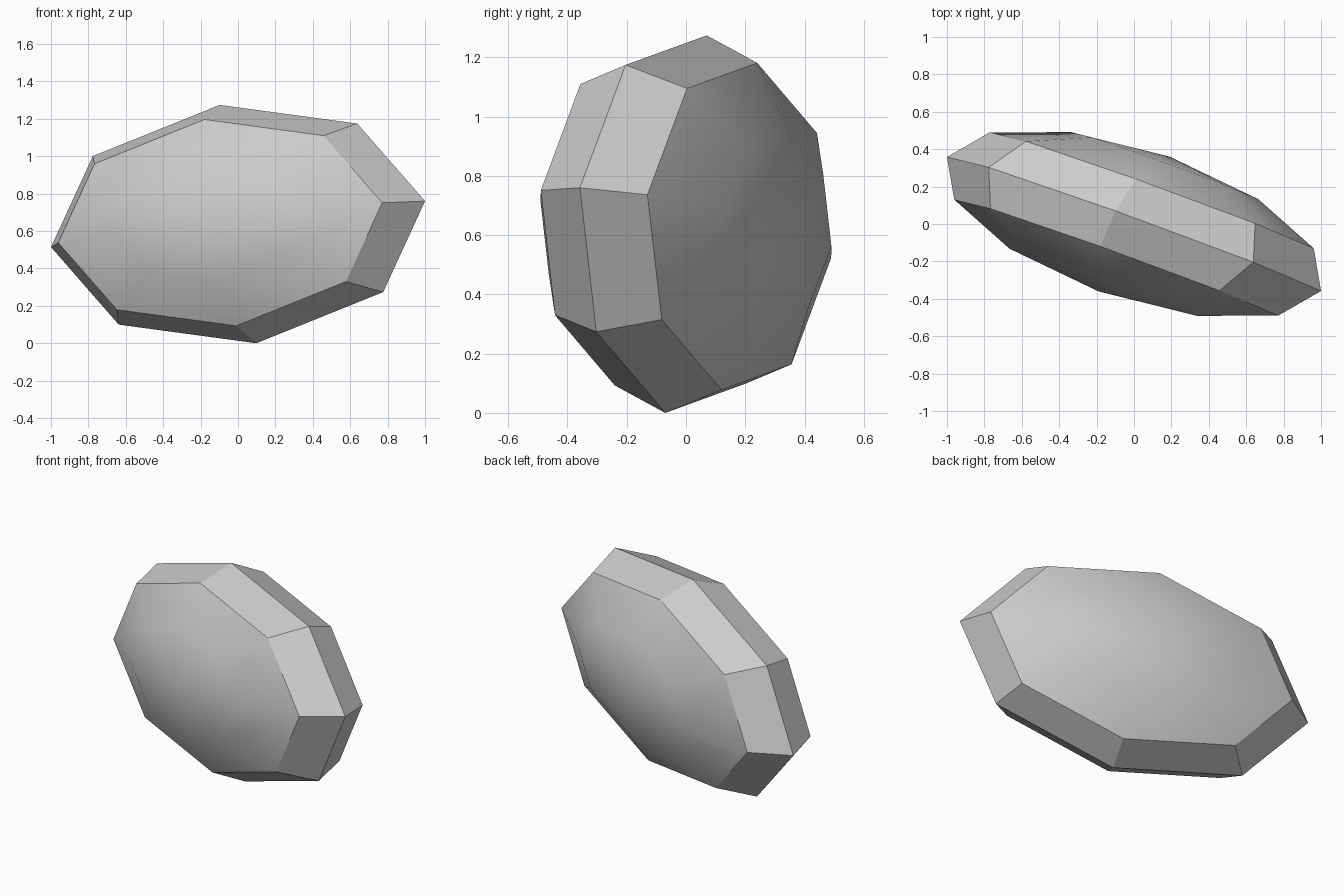
import bpy
import bmesh
from mathutils import Matrix, Vector

cube = bpy.data.objects.get("Cube")
if cube:
    bpy.data.objects.remove(cube, do_unlink=True)

# Plain grey stone colour
GREY = (0.6, 0.6, 0.6, 1.0)
stone = bpy.data.materials.new("stone grey")
stone.use_nodes = True
stone.diffuse_color = GREY
stone.node_tree.nodes["Principled BSDF"].inputs["Base Color"].default_value = GREY

# Semi-axes of the squashed, tilted pebble: long, short and thickness
long_axis = Vector((1.0, -0.358, 0.123))
short_axis = Vector((0.098, -0.07, -0.637))
thickness = Vector((0.19, 0.36, -0.015))
shape = Matrix((long_axis, short_axis, thickness)).transposed().to_4x4()

# Eight-sided low-poly sphere: faceted rim bands, smooth domes front and back
bm = bmesh.new()
bmesh.ops.create_uvsphere(bm, u_segments=8, v_segments=6, radius=1.0)
for face in bm.faces:
    face.smooth = abs(face.calc_center_median().z) > 0.5
bmesh.ops.transform(bm, matrix=shape, verts=bm.verts)
bmesh.ops.recalc_face_normals(bm, faces=bm.faces)

# Rest the lowest point on the ground
lowest = min(v.co.z for v in bm.verts)
bmesh.ops.translate(bm, vec=(0, 0, -lowest), verts=bm.verts)

mesh = bpy.data.meshes.new("pebble")
bm.to_mesh(mesh)
bm.free()
mesh.materials.append(stone)
pebble = bpy.data.objects.new("pebble", mesh)
bpy.context.scene.collection.objects.link(pebble)
